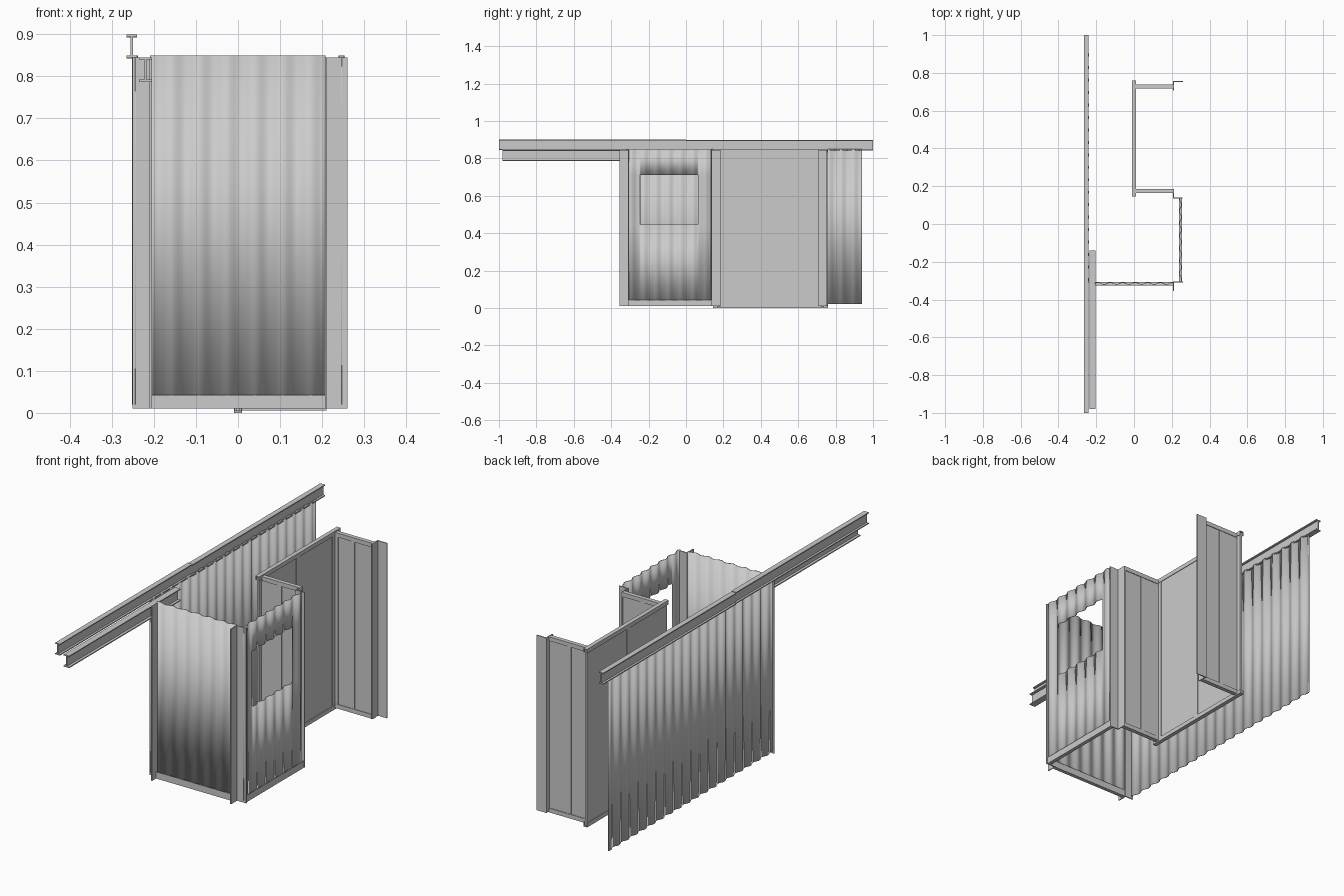
import bpy, bmesh, math
from mathutils import Vector

if "Cube" in bpy.data.objects:
    bpy.data.objects.remove(bpy.data.objects["Cube"])


def finish(bm, name, smooth=False):
    bmesh.ops.recalc_face_normals(bm, faces=bm.faces)
    me = bpy.data.meshes.new(name)
    bm.to_mesh(me)
    bm.free()
    ob = bpy.data.objects.new(name, me)
    bpy.context.collection.objects.link(ob)
    if smooth:
        for p in me.polygons:
            p.use_smooth = True
    return ob


def box(name, x0, x1, y0, y1, z0, z1):
    bm = bmesh.new()
    bmesh.ops.create_cube(bm, size=1)
    for v in bm.verts:
        v.co = Vector(((x0, x1)[v.co.x > 0], (y0, y1)[v.co.y > 0], (z0, z1)[v.co.z > 0]))
    return finish(bm, name)


def extrude(name, pts, origin, u, v, w):
    """Closed profile in the u/v plane swept along vector w."""
    o, u, v, w = map(Vector, (origin, u, v, w))
    bm = bmesh.new()
    a = [bm.verts.new(o + u * p + v * q) for p, q in pts]
    f = bm.faces.new(a)
    r = bmesh.ops.extrude_face_region(bm, geom=[f])
    bmesh.ops.translate(bm, vec=w, verts=[e for e in r["geom"] if isinstance(e, bmesh.types.BMVert)])
    return finish(bm, name)


def corrugated(name, axis, fixed, a, b, z0, z1, hole=None, pitch=0.066, amp=0.0055):
    """Wavy sheet along x or y, with an optional rectangular opening."""
    n = int((b - a) / pitch * 8)
    s = [a + (b - a) * i / n for i in range(n + 1)]
    zs = [z0, z1]
    if hole:
        s = sorted(s + [hole[0], hole[1]])
        zs = [z0, hole[2], hole[3], z1]
    bm = bmesh.new()

    def point(t, z):
        d = fixed + amp * math.sin(2 * math.pi * (t - a) / pitch)
        return (t, d, z) if axis == 'x' else (d, t, z)
    grid = [[bm.verts.new(point(t, z)) for z in zs] for t in s]
    for i in range(len(s) - 1):
        for j in range(len(zs) - 1):
            mid = (s[i] + s[i + 1]) / 2
            if hole and j == 1 and hole[0] < mid < hole[1]:
                continue
            bm.faces.new((grid[i][j], grid[i + 1][j], grid[i + 1][j + 1], grid[i][j + 1]))
    for v in [v for v in bm.verts if not v.link_faces]:
        bm.verts.remove(v)
    ob = finish(bm, name, smooth=True)
    m = ob.modifiers.new("thickness", 'SOLIDIFY')
    m.thickness = 0.003
    m.offset = 0
    return ob


def channel(name, origin, side, up, along, w=0.02, h=0.02, t=0.003):
    """U-shaped track, floor at the origin, walls rising along 'up'."""
    k = w / 2
    pts = [(-k, 0), (k, 0), (k, h), (k - t, h), (k - t, t), (t - k, t), (t - k, h), (-k, h)]
    return extrude(name, pts, origin, side, up, along)


def i_beam(name, x0, x1, y0, y1, z0, z1, t=0.005):
    c = (x0 + x1) / 2
    pts = [(x0, z0), (x1, z0), (x1, z0 + t), (c + t / 2, z0 + t), (c + t / 2, z1 - t), (x1, z1 - t),
           (x1, z1), (x0, z1), (x0, z1 - t), (c - t / 2, z1 - t), (c - t / 2, z0 + t), (x0, z0 + t)]
    return extrude(name, pts, (0, y0, 0), (1, 0, 0), (0, 0, 1), (0, y1 - y0, 0))


def angle_post(name, x, y, dx, dy, z0=0.01, z1=0.845, t=0.005):
    """L-section post: one leg along x, one along y."""
    sx, sy = math.copysign(t, dx), math.copysign(t, dy)
    pts = [(0, 0), (dx, 0), (dx, sy), (sx, sy), (sx, dy), (0, dy)]
    return extrude(name, pts, (x, y, z0), (1, 0, 0), (0, 1, 0), (0, 0, z1 - z0))


# Overhead sliding rails
i_beam("rail_front_half", -0.265, -0.24, -1.0, 0.0, 0.845, 0.90)
i_beam("rail_back_half", -0.265, -0.24, 0.0, 1.0, 0.842, 0.897)
i_beam("lower_rail", -0.235, -0.205, -0.98, -0.14, 0.787, 0.845)

# Corrugated walls
corrugated("left_wall", 'y', -0.245, -0.31, 0.94, 0.02, 0.85)
corrugated("front_wall", 'x', -0.315, -0.208, 0.208, 0.02, 0.85)
corrugated("right_wall", 'y', 0.246, -0.31, 0.135, 0.02, 0.85, hole=(-0.245, 0.065, 0.445, 0.71))

# Bottom sills under the front and right walls
channel("front_sill", (-0.208, -0.316, 0.01), (0, 1, 0), (0, 0, 1), (0.418, 0, 0), w=0.018, h=0.032)
channel("right_sill", (0.246, -0.31, 0.01), (1, 0, 0), (0, 0, 1), (0, 0.45, 0), w=0.018, h=0.032)

# Corner posts
angle_post("front_left_post", -0.205, -0.305, -0.046, -0.05)
angle_post("front_right_post", 0.207, -0.305, 0.053, -0.05)
angle_post("middle_post", 0.207, 0.135, 0.05, 0.05)
angle_post("back_post", 0.207, 0.757, 0.053, -0.05)

# Flat panels of the recess, split by joint strips
for i, (y0, y1) in enumerate(((0.15, 0.44), (0.446, 0.755))):
    box(f"recess_panel_{i}", -0.005, 0.005, y0, y1, 0.004, 0.846)
box("recess_joint_strip", -0.008, 0.008, 0.43, 0.456, 0.004, 0.846)
for tag, y in (("near", 0.175), ("far", 0.728)):
    box(f"{tag}_side_panel", 0.0, 0.207, y - 0.005, y + 0.005, 0.012, 0.843)
    box(f"{tag}_joint_strip", 0.092, 0.112, y - 0.008, y + 0.008, 0.012, 0.843)
    inward = 1 if tag == "near" else -1
    angle_post(f"{tag}_inner_corner", 0.005, y + inward * 0.005, 0.02, inward * 0.02, 0.01, 0.843, 0.003)

# Tracks along the top and bottom of the flat panels
for tag, z, up in (("bottom", 0.0, 1), ("top", 0.85, -1)):
    channel(f"recess_{tag}_track", (0, 0.145, z), (1, 0, 0), (0, 0, up), (0, 0.615, 0))
    for side, y in (("near", 0.175), ("far", 0.728)):
        channel(f"{side}_{tag}_track", (0.01, y, z + up * 0.006), (0, 1, 0), (0, 0, up), (0.2, 0, 0))
